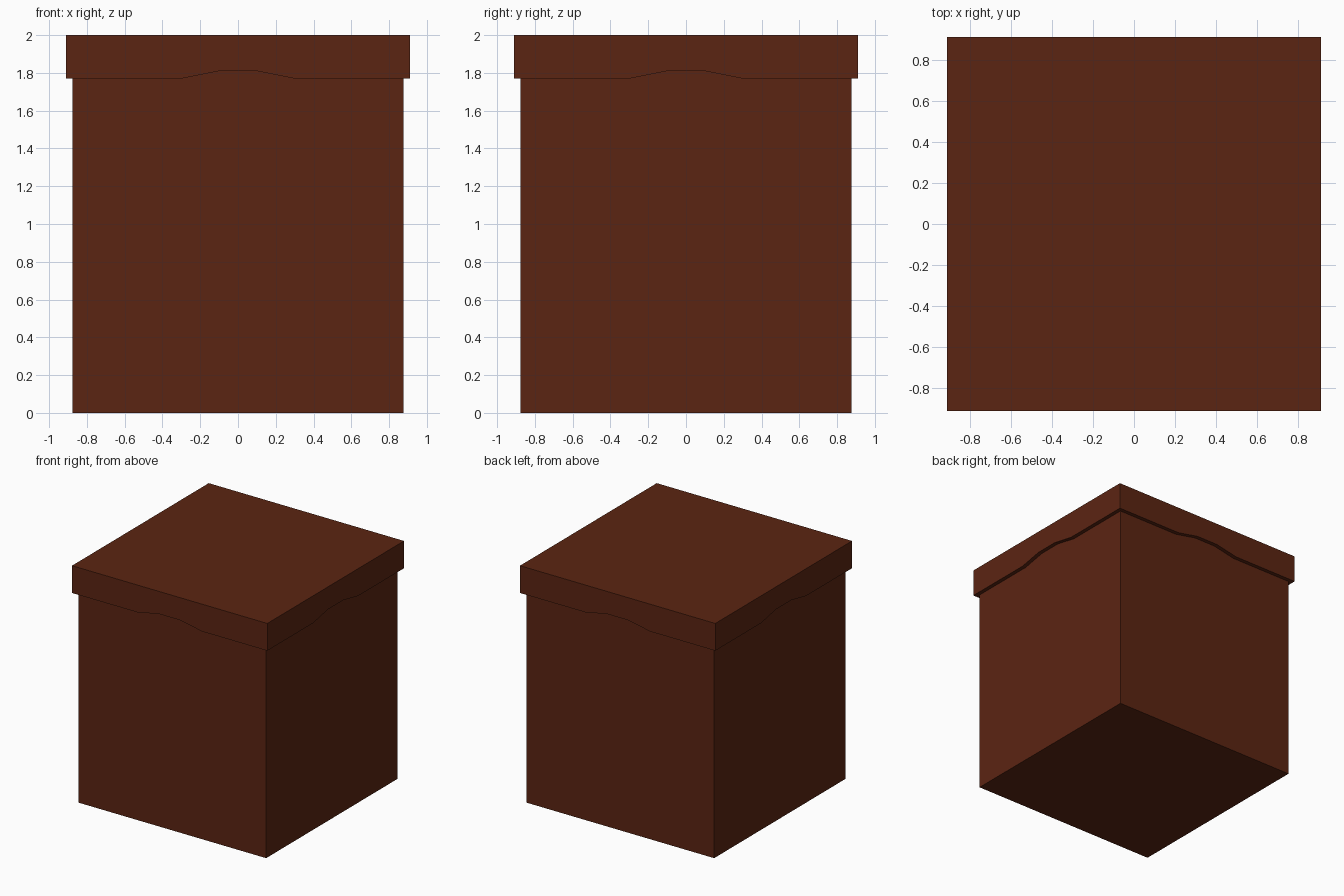
import bpy, bmesh
from mathutils import Matrix
from math import pi

if "Cube" in bpy.data.objects:
    bpy.data.objects.remove(bpy.data.objects["Cube"])

BODY, LID, INNER = 0.875, 0.91, 0.877   # half widths
RIM, CEILING, TOP = 1.77, 1.965, 2.0    # lid heights

mat = bpy.data.materials.new("brown_board")
mat.diffuse_color = (0.105, 0.018, 0.006, 1)
mat.use_nodes = True
mat.node_tree.nodes["Principled BSDF"].inputs["Base Color"].default_value = mat.diffuse_color


def finish(bm, name):
    bmesh.ops.remove_doubles(bm, verts=bm.verts, dist=1e-5)
    bmesh.ops.recalc_face_normals(bm, faces=bm.faces)
    mesh = bpy.data.meshes.new(name)
    bm.to_mesh(mesh)
    bm.free()
    mesh.materials.append(mat)
    bpy.context.collection.objects.link(bpy.data.objects.new(name, mesh))


# Box body
bm = bmesh.new()
height = CEILING - 0.003
bmesh.ops.create_cube(bm, size=1, matrix=Matrix.Translation((0, 0, height / 2))
                      @ Matrix.Diagonal((2 * BODY, 2 * BODY, height, 1)))
finish(bm, "box_body")

# Lid: hollow cap, each skirt panel has a shallow finger notch
notch = [(-0.3, RIM), (-0.2, 1.79), (-0.1, 1.81), (0.1, 1.81), (0.2, 1.79), (0.3, RIM)]
bm = bmesh.new()


def panel(rot, half, top):
    edge = [(-half, RIM)] + notch + [(half, RIM)]
    pts = edge + [(half, top), (-half, top)]
    verts = [bm.verts.new(rot @ Matrix.Translation((x, -half, z)).translation) for x, z in pts]
    bm.faces.new(verts)
    return verts[:len(edge)]


for i in range(4):
    rot = Matrix.Rotation(i * pi / 2, 4, 'Z')
    outer = panel(rot, LID, TOP)
    inner = panel(rot, INNER, CEILING)
    for k in range(len(outer) - 1):
        bm.faces.new((outer[k], outer[k + 1], inner[k + 1], inner[k]))

# Lid top and ceiling
for half, z in ((LID, TOP), (INNER, CEILING)):
    bm.faces.new([bm.verts.new((x * half, y * half, z))
                  for x, y in ((-1, -1), (1, -1), (1, 1), (-1, 1))])
finish(bm, "lid")
